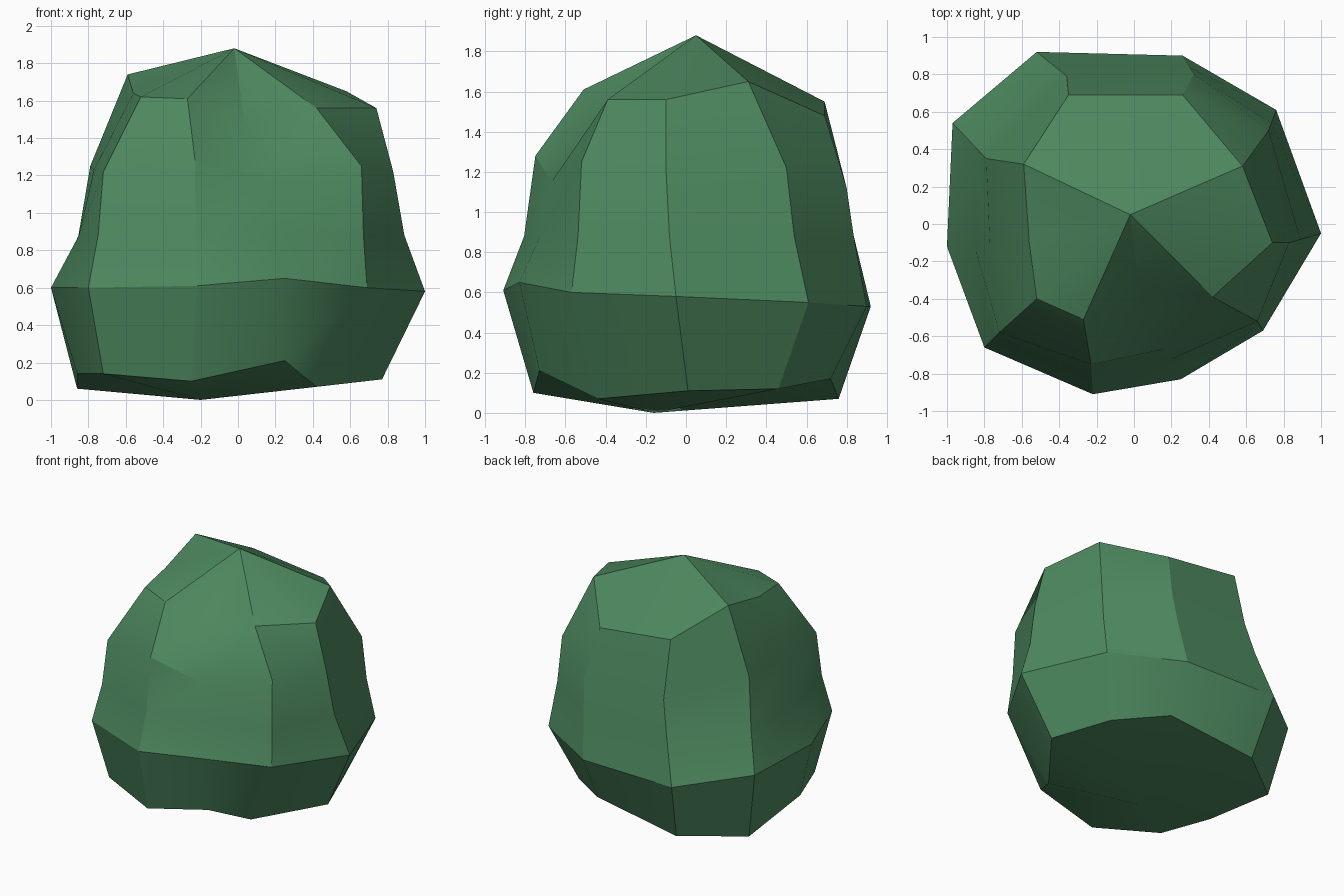
import bpy
import bmesh
from mathutils import Vector

# Remove the default cube only
cube = bpy.data.objects.get("Cube")
if cube:
    bpy.data.objects.remove(cube, do_unlink=True)


def make_material(name, colour):
    material = bpy.data.materials.new(name)
    material.use_nodes = True
    material.diffuse_color = colour
    for node in material.node_tree.nodes:
        if node.type == "BSDF_PRINCIPLED":
            node.inputs["Base Color"].default_value = colour
            node.inputs["Roughness"].default_value = 0.9
    return material


def ring(points):
    return [Vector(point) for point in points]


def blend(lower, upper, amount, height):
    """Make an in-between ring at a given height."""
    result = []
    for low, high in zip(lower, upper):
        point = low.lerp(high, amount)
        point.z = height
        result.append(point)
    return result


def loft(name, rings, bottom, top, material):
    """Skin a stack of rings and close both ends with a fan."""
    bm = bmesh.new()
    loops = [[bm.verts.new(point) for point in points] for points in rings]
    count = len(loops[0])
    low, high = bm.verts.new(bottom), bm.verts.new(top)
    for i in range(count):
        j = (i + 1) % count
        for below, above in zip(loops, loops[1:]):
            bm.faces.new((below[i], below[j], above[j], above[i]))
        bm.faces.new((low, loops[0][j], loops[0][i]))
        bm.faces.new((high, loops[-1][i], loops[-1][j]))
    bmesh.ops.recalc_face_normals(bm, faces=bm.faces)
    mesh = bpy.data.meshes.new(name)
    bm.to_mesh(mesh)
    bm.free()
    mesh.materials.append(material)
    obj = bpy.data.objects.new(name, mesh)
    bpy.context.collection.objects.link(obj)
    return obj


# Irregular foliage rings, each running counter-clockwise from the right back
base = ring([(.6, .46, .12), (.26, .72, .17), (-.45, .76, .07),
             (-.86, .45, .06), (-.86, -.18, .14), (-.72, -.56, .14),
             (-.25, -.76, .1), (.25, -.73, .21), (.42, -.44, .07),
             (.77, .01, .11)])
girth = ring([(.76, .61, .55), (.26, .9, .53), (-.52, .92, .53),
              (-.97, .54, .6), (-1, -.12, .6), (-.8, -.66, .6),
              (-.22, -.91, .61), (.25, -.83, .65), (.69, -.57, .6),
              (1, -.05, .58)])
shoulder = ring([(.72, .5, 1.22), (.32, .8, 1.12), (-.36, .79, 1.12),
                 (-.79, .35, 1.25), (-.77, -.13, 1.23), (-.72, -.58, 1.22),
                 (-.23, -.75, 1.28), (.16, -.67, 1.15), (.66, -.52, 1.25),
                 (.83, -.1, 1.22)])
crown = ring([(.58, .31, 1.65), (.26, .69, 1.48), (-.35, .69, 1.55),
              (-.59, .32, 1.74), (-.56, -.1, 1.64), (-.52, -.4, 1.62),
              (-.27, -.51, 1.61), (.04, -.47, 1.44), (.42, -.39, 1.56),
              (.74, -.1, 1.56)])
waist = blend(girth, shoulder, .65, .88)

# Bush body
green = make_material("leaf_green", (.075, .25, .115, 1))
bush = loft("bush", [base, girth, waist, shoulder, crown],
            (-.2, -.16, 0), (-.02, .05, 1.88), green)

# Soft shading with crisp ridges
bpy.ops.object.select_all(action="DESELECT")
bush.select_set(True)
bpy.context.view_layer.objects.active = bush
bpy.ops.object.shade_smooth_by_angle(angle=.524)
